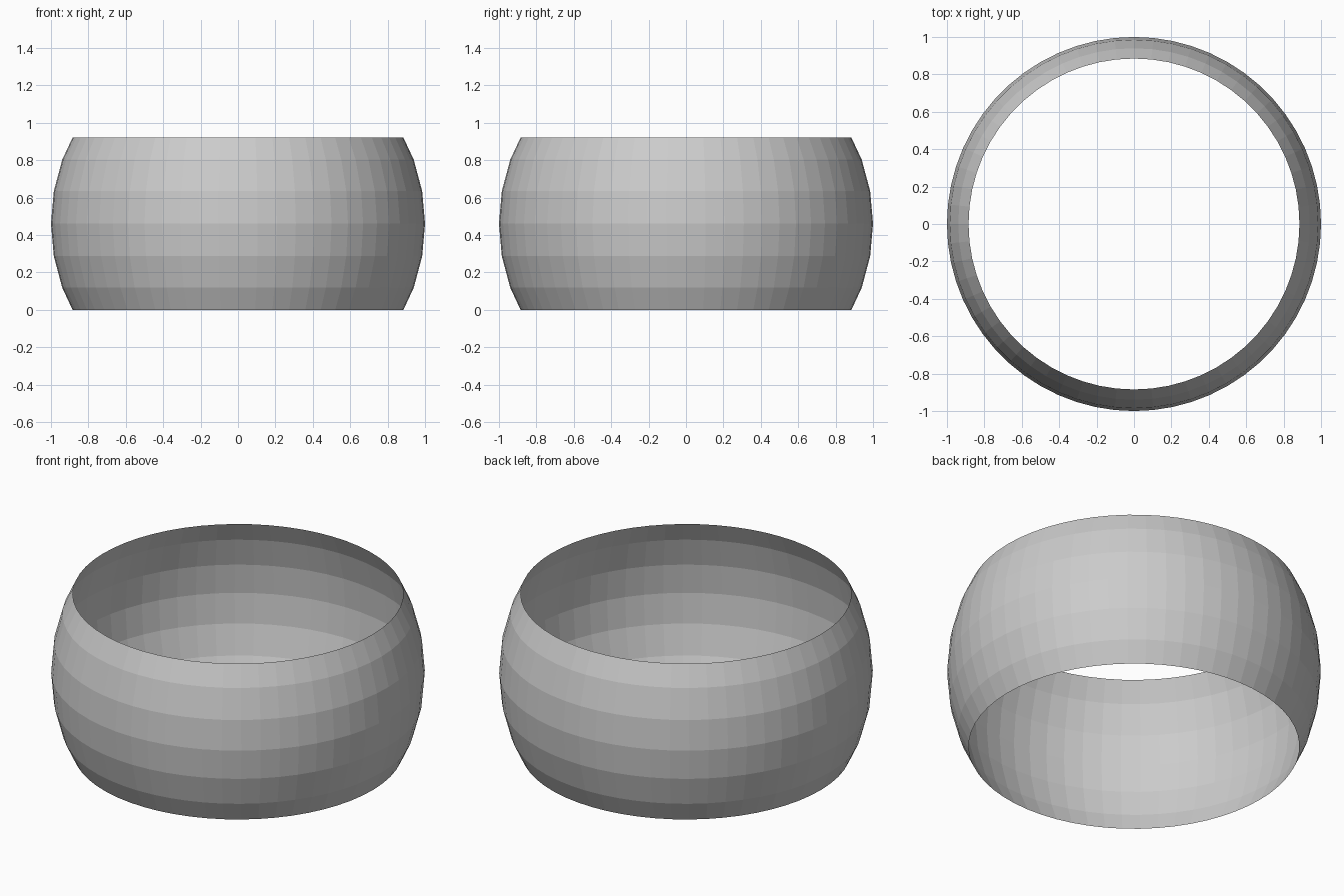
import bpy, bmesh

if "Cube" in bpy.data.objects:
    bpy.data.objects.remove(bpy.data.objects["Cube"])

HALF = 0.46   # half the height of the band

# Open barrel-shaped band: a unit sphere with both caps sliced off
bm = bmesh.new()
bmesh.ops.create_uvsphere(bm, u_segments=60, v_segments=18, radius=1.0)
for side in (1, -1):
    bmesh.ops.bisect_plane(
        bm, geom=bm.verts[:] + bm.edges[:] + bm.faces[:], dist=1e-5,
        plane_co=(0, 0, side * HALF), plane_no=(0, 0, side), clear_outer=True)

# Stand it on the ground
bmesh.ops.translate(bm, verts=bm.verts[:], vec=(0, 0, HALF))
bmesh.ops.recalc_face_normals(bm, faces=bm.faces[:])

mesh = bpy.data.meshes.new("ring_band")
bm.to_mesh(mesh)
bm.free()
band = bpy.data.objects.new("ring_band", mesh)
bpy.context.collection.objects.link(band)
